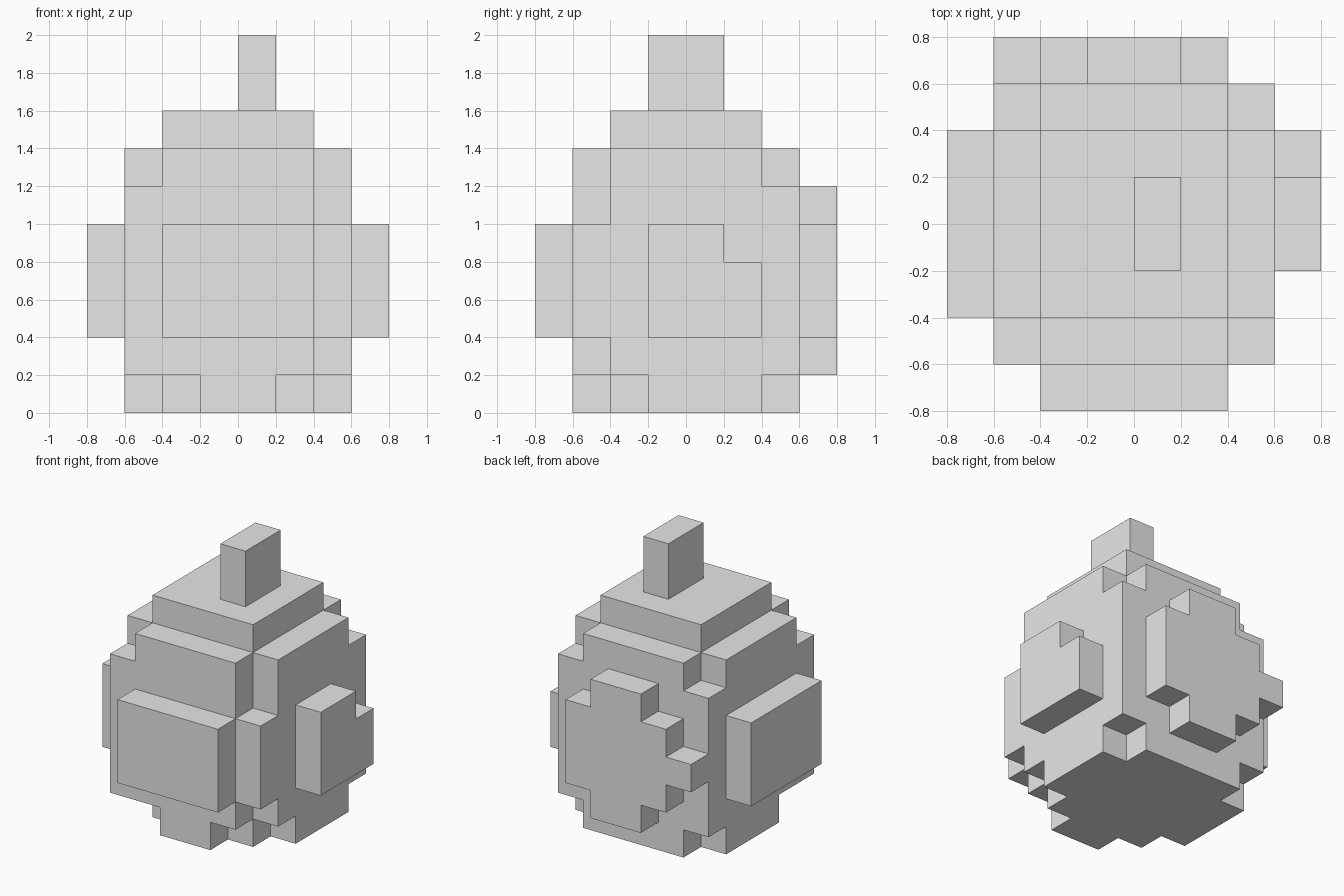
import bpy
import bmesh
from itertools import product
from mathutils import Vector

CELL = 0.2

if "Cube" in bpy.data.objects:
    bpy.data.objects.remove(bpy.data.objects["Cube"], do_unlink=True)

grey = bpy.data.materials.new("light_grey")
grey.use_nodes = True
grey.diffuse_color = (0.8, 0.8, 0.8, 1)
grey.node_tree.nodes["Principled BSDF"].inputs["Base Color"].default_value = (0.8, 0.8, 0.8, 1)


def block(x, y, z):
    """Set of grid cells in the given (start, end) ranges."""
    return set(product(range(*x), range(*y), range(*z)))


def build(name, cells):
    """Skin a set of cells with one closed, flat-faced mesh."""
    bm = bmesh.new()
    for cell in cells:
        for axis, side in product(range(3), (0, 1)):
            neighbour = list(cell)
            neighbour[axis] += 1 if side else -1
            if tuple(neighbour) in cells:
                continue
            corners = []
            for a, b in ((0, 0), (1, 0), (1, 1), (0, 1)):
                p = Vector(cell)
                p[axis] += side
                p[(axis + 1) % 3] += a
                p[(axis + 2) % 3] += b
                corners.append(bm.verts.new(p * CELL))
            bm.faces.new(corners if side else corners[::-1])
    bmesh.ops.remove_doubles(bm, verts=bm.verts, dist=CELL / 100)
    bmesh.ops.dissolve_limit(bm, angle_limit=0.01, verts=bm.verts, edges=bm.edges)
    bmesh.ops.recalc_face_normals(bm, faces=bm.faces)
    mesh = bpy.data.meshes.new(name)
    bm.to_mesh(mesh)
    bm.free()
    mesh.materials.append(grey)
    obj = bpy.data.objects.new(name, mesh)
    bpy.context.collection.objects.link(obj)


# Body: a large block with notched upper corners
body = block((-3, 3), (-3, 3), (1, 7))
for x, y in product((-3, 2), (-3, 2)):
    body -= block((x, x + 1), (y, y + 1), (6, 7))
body -= block((2, 3), (-3, -2), (5, 7))
body -= block((2, 3), (-3, -2), (1, 2))

# Stepped underside of the body, one row strip at a time
for half_width, rows in ((1, (-3, -2)), (2, (-2, -1)), (3, (-1, 2)), (2, (2, 3))):
    body |= block((-half_width, half_width), rows, (0, 1))
build("body", body)

# Crown and stem
build("crown", block((-2, 2), (-2, 2), (7, 8)))
build("stem", block((0, 1), (-1, 1), (8, 10)))

# Raised side panels
build("front_panel", block((-2, 2), (-4, -3), (2, 5)))
build("right_panel", block((-4, -3), (-2, 2), (2, 5)))
build("left_panel", block((3, 4), (-1, 2), (2, 5)) - block((3, 4), (1, 2), (4, 5)))

# Stepped back panel
build("back_panel",
      block((-2, 2), (3, 4), (2, 5))
      | block((-1, 1), (3, 4), (1, 6))
      | block((-3, -2), (3, 4), (3, 4)))
